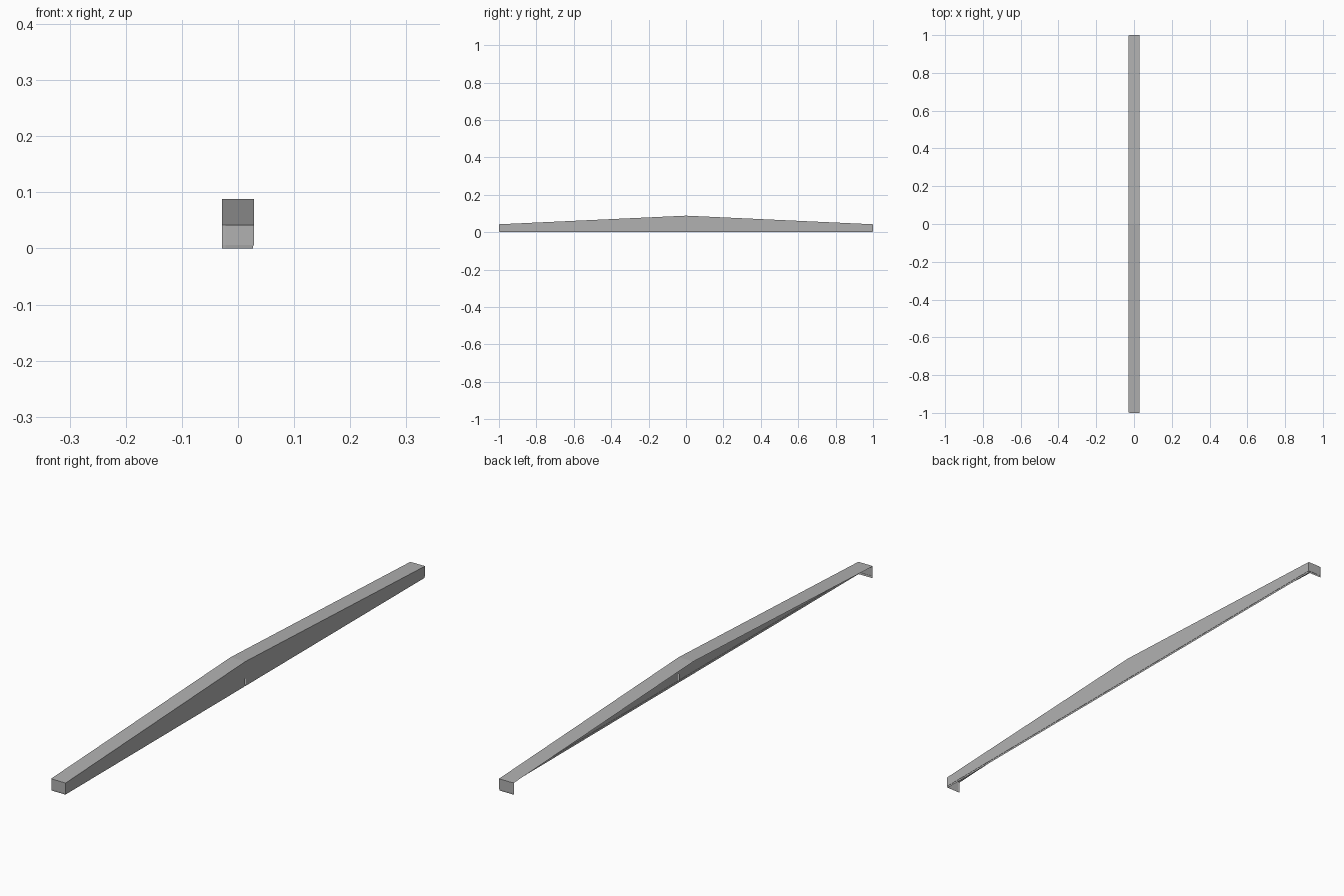
import bpy, bmesh

if "Cube" in bpy.data.objects:
    bpy.data.objects.remove(bpy.data.objects["Cube"])

HALF_W, PEAK, END = 0.0285, 0.088, 0.042
LIP, STEP = 0.006, 0.001
GAP = 0.0005  # fine seam between the two side panels


def top_z(y):
    return PEAK - (PEAK - END) * abs(y)


def plan(tuck, seam):
    """Skirt seen from above: lip, step, end plate, corner, mid side wall."""
    inner = -HALF_W + LIP
    back = -1 + max(tuck, 2 * STEP)
    return [(-HALF_W, back), (inner, -1 + max(tuck, STEP)), (inner, -1 + tuck),
            (HALF_W - tuck, -1 + tuck), (HALF_W - tuck, -seam)]


# Half of the thin cover, open on the left and underneath
bm = bmesh.new()
top = [bm.verts.new((x, y, top_z(y))) for x, y in plan(0, 0)]
rows = [top]
for tuck, z in ((0, LIP), (STEP, LIP), (2 * STEP, 0)):
    rows.append([bm.verts.new((x, y, z)) for x, y in plan(tuck, GAP)])

# End plate, side wall and the stepped hem along their bottom edge
for upper, lower in zip(rows, rows[1:]):
    for i in range(4):
        bm.faces.new((lower[i], lower[i + 1], upper[i + 1], upper[i]))

# Sloping top
ridge = bm.verts.new((-HALF_W, 0, PEAK))
bm.faces.new(top + [ridge])

# Clean up zero-size faces where the rows share corners
bmesh.ops.remove_doubles(bm, verts=bm.verts[:], dist=0.00001)

mesh = bpy.data.meshes.new("ridge_cover")
bm.to_mesh(mesh)
bm.free()
cover = bpy.data.objects.new("ridge_cover", mesh)
bpy.context.collection.objects.link(cover)

# Mirror to the back half
mirror = cover.modifiers.new("back_half", 'MIRROR')
mirror.use_axis = (False, True, False)
mirror.merge_threshold = 0.0001

# Dark grey metal
grey = bpy.data.materials.new("dark_grey")
grey.diffuse_color = (0.44, 0.44, 0.44, 1)
grey.use_nodes = True
grey.node_tree.nodes["Principled BSDF"].inputs["Base Color"].default_value = grey.diffuse_color
mesh.materials.append(grey)
